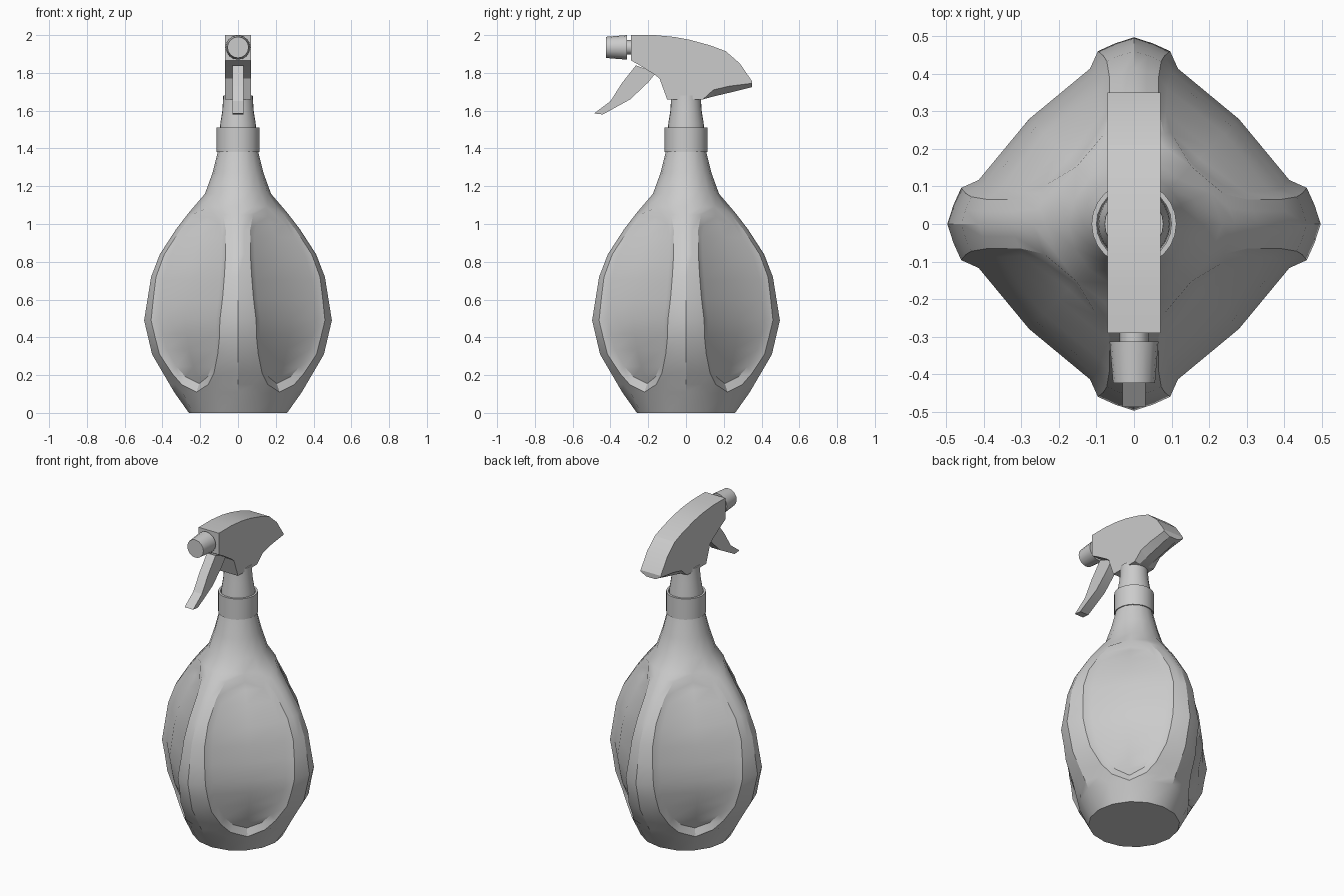
import bpy, bmesh
from math import sin, cos, radians

if "Cube" in bpy.data.objects:
    bpy.data.objects.remove(bpy.data.objects["Cube"])


def finish(name, bm, angle):
    bmesh.ops.recalc_face_normals(bm, faces=bm.faces[:])
    me = bpy.data.meshes.new(name)
    bm.to_mesh(me)
    bm.free()
    ob = bpy.data.objects.new(name, me)
    bpy.context.collection.objects.link(ob)
    bpy.ops.object.select_all(action='DESELECT')
    ob.select_set(True)
    bpy.context.view_layer.objects.active = ob
    bpy.ops.object.shade_smooth_by_angle(angle=radians(angle))
    return ob


def lathe(name, profile, n=24, origin=(0, 0, 0), along_y=False):
    """Closed turned part from (radius, height) points, about z or y."""
    bm = bmesh.new()
    rings = []
    for r, h in profile:
        ring = []
        for i in range(n):
            a = radians(360 * i / n)
            p = (r * cos(a), h, r * sin(a)) if along_y else (r * cos(a), r * sin(a), h)
            ring.append(bm.verts.new([p[k] + origin[k] for k in range(3)]))
        rings.append(ring)
    for lo, hi in zip(rings, rings[1:]):
        for i in range(n):
            j = (i + 1) % n
            bm.faces.new((lo[i], lo[j], hi[j], hi[i]))
    bm.faces.new(rings[0])
    bm.faces.new(rings[-1])
    return finish(name, bm, 35)


def slab(name, slices, angle=20):
    """Loft equal-length (y, z) outlines placed at increasing x."""
    bm = bmesh.new()
    loops = [[bm.verts.new((x, y, z)) for y, z in pts] for x, pts in slices]
    n = len(loops[0])
    for a, b in zip(loops, loops[1:]):
        for i in range(n):
            j = (i + 1) % n
            bm.faces.new((a[i], a[j], b[j], b[i]))
    bm.faces.new(loops[0])
    bm.faces.new(loops[-1])
    return finish(name, bm, angle)


# Bottle silhouette (radius, z)
SIL = [(.26, 0), (.338, .11), (.455, .31), (.497, .49), (.46, .72), (.42, .83),
       (.31, 1.0), (.235, 1.09), (.175, 1.16), (.135, 1.27), (.105, 1.39)]


def radius(z, t):
    """Outer radius at height z, t degrees away from the nearest rib."""
    for (r0, z0), (r1, z1) in zip(SIL, SIL[1:]):
        if z <= z1:
            r = r0 + (r1 - r0) * (z - z0) / (z1 - z0)
            break
    else:
        r = SIL[-1][0]
    s = max(0, min(1, z / .11, (1.2 - z) / .11))
    return r * (1 - s * (.055 * min(1, t / 12) + .025 * max(0, t - 12) / 33))


# Bottle: rows are (z, rim angle of the oval recess, recess open)
ROWS = [(0, 45, 0), (.11, 45, 0), (.11, 45, 1), (.15, 28, 1), (.21, 20, 1), (.31, 14.5, 1),
        (.40, 12.6, 1), (.49, 11.8, 1), (.61, 10.3, 1), (.72, 9.5, 1), (.84, 9.5, 1),
        (.97, 12, 1), (1.05, 18.5, 1), (1.09, 45, 1), (1.09, 45, 0), (1.16, 45, 0),
        (1.27, 45, 0), (1.39, 45, 0)]
bm = bmesh.new()
cache = {}


def vert(t, z, q, flip, depth):
    r = radius(z, t) * depth
    a = radians(90 * q + (90 - t if flip else t))
    p = (r * cos(a), r * sin(a), z)
    key = tuple(round(c, 4) for c in p)
    if key not in cache:
        cache[key] = bm.verts.new(p)
    return cache[key]


grid = []
for z, a, opened in ROWS:
    zi = .56 + .9 * (z - .56) if opened else z
    b = 45 - (45 - a) * .88
    cols = [(0, z, 1), (a / 2, z, 1), (a, z, 1)]
    for t in (b, 45):
        cols.append((t, zi, .92 - .054 * (t - 16) / 29 if opened else 1))
    row = []
    for q in range(4):
        row += [vert(t, h, q, False, d) for t, h, d in cols]
        row += [vert(t, h, q, True, d) for t, h, d in cols[3:0:-1]]
    grid.append(row)
for lo, hi in zip(grid, grid[1:]):
    for i in range(len(lo)):
        j = (i + 1) % len(lo)
        f = list(dict.fromkeys((lo[i], lo[j], hi[j], hi[i])))
        if len(f) > 2:
            try:
                bm.faces.new(f)
            except ValueError:
                pass
for row in (grid[0], grid[-1]):
    bm.faces.new(list(dict.fromkeys(row)))
finish("bottle", bm, 32)

# Collar with open rim, and the neck of the spray head
lathe("collar", [(.1, 1.38), (.113, 1.38), (.113, 1.51), (.1, 1.51), (.095, 1.495)])
lathe("head_neck", [(.098, 1.47), (.094, 1.53), (.083, 1.6), (.078, 1.68)])

# Spray head: flat sides, with a deeper middle under the tail
top = [(-.29, 2.0), (-.165, 2.0), (-.06, 1.99), (.02, 1.975), (.13, 1.945), (.21, 1.915),
       (.285, 1.85), (.35, 1.755)]
front = [(-.1, 1.66), (-.14, 1.77), (-.165, 1.79), (-.245, 1.84), (-.29, 1.865)]
side = top + [(.35, 1.745), (.23, 1.73), (.145, 1.71), (.09, 1.66)] + front
mid = top + [(.35, 1.725), (.23, 1.695), (.145, 1.675), (.09, 1.66)] + front
slab("spray_head", [(-.07, side), (-.03, mid), (.03, mid), (.07, side)])

# Trigger
trig = [(-.265, 1.84), (-.16, 1.8), (-.2, 1.75), (-.295, 1.66), (-.44, 1.58),
        (-.487, 1.585), (-.4, 1.65), (-.34, 1.745)]
slab("trigger", [(-.03, trig), (.03, trig)])

# Nozzle and its stem
lathe("nozzle_stem", [(.038, -.32), (.038, -.28)], 12, (0, 0, 1.935), True)
lathe("nozzle", [(.056, -.423), (.065, -.313)], 16, (0, 0, 1.935), True)
